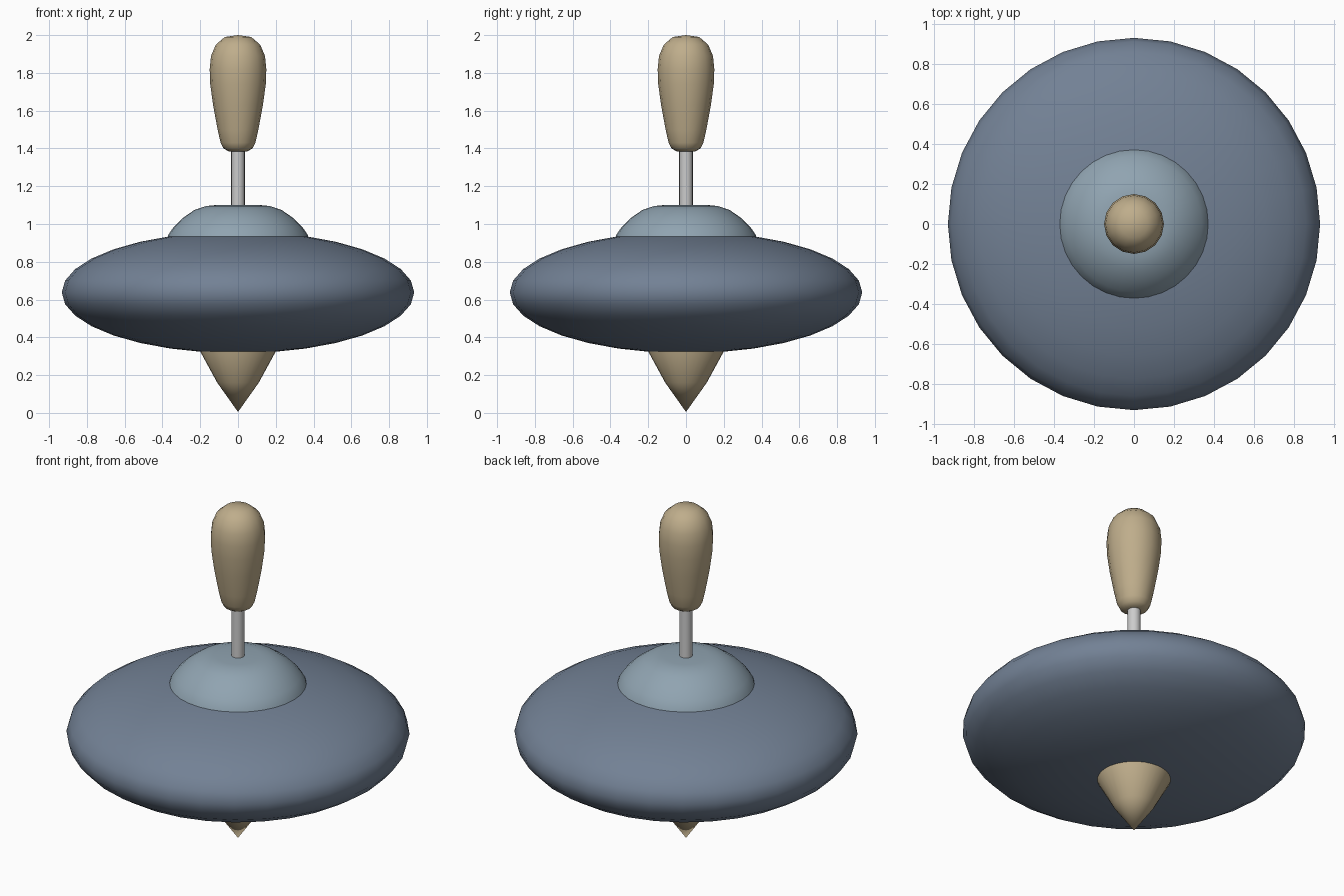
import bpy, bmesh, math

if "Cube" in bpy.data.objects:
    bpy.data.objects.remove(bpy.data.objects["Cube"])


def material(name, rgb):
    m = bpy.data.materials.new(name)
    m.diffuse_color = (*rgb, 1)
    m.use_nodes = True
    m.node_tree.nodes["Principled BSDF"].inputs["Base Color"].default_value = m.diffuse_color
    return m


def lathe(name, profile, sides, mat=None, angle=40):
    """Revolve (radius, z) points, listed bottom to top, around the z axis."""
    bm = bmesh.new()
    rings = []
    for r, z in profile:
        if r == 0:
            rings.append([bm.verts.new((0, 0, z))] * sides)
        else:
            rings.append([bm.verts.new((r * math.cos(2 * math.pi * i / sides),
                                        r * math.sin(2 * math.pi * i / sides), z))
                          for i in range(sides)])
    for a, b in zip(rings, rings[1:]):
        for i in range(sides):
            j = (i + 1) % sides
            bm.faces.new(list(dict.fromkeys((a[i], a[j], b[j], b[i]))))
    bmesh.ops.recalc_face_normals(bm, faces=bm.faces[:])
    mesh = bpy.data.meshes.new(name)
    bm.to_mesh(mesh)
    bm.free()
    ob = bpy.data.objects.new(name, mesh)
    bpy.context.collection.objects.link(ob)
    if mat:
        mesh.materials.append(mat)
    bpy.ops.object.select_all(action='DESELECT')
    bpy.context.view_layer.objects.active = ob
    ob.select_set(True)
    bpy.ops.object.shade_smooth_by_angle(angle=math.radians(angle))
    return ob


blue = material("blue_paint", (0.17, 0.22, 0.30))
pale = material("pale_blue_paint", (0.28, 0.37, 0.44))
wood = material("wood", (0.52, 0.42, 0.26))

# Flattened round body
body = []
for k in range(17):
    t = -math.pi / 2 + math.pi * k / 16
    body.append((0 if k in (0, 16) else 0.933 * math.cos(t), 0.638 + 0.322 * math.sin(t)))
lathe("body", body, 32, blue)

# Domed cap on top of the body
lathe("cap", [(0, 0.91), (0.38, 0.91), (0.368, 0.945), (0.34, 0.985), (0.295, 1.03),
              (0.23, 1.075), (0.17, 1.095), (0.12, 1.1), (0, 1.1)], 32, pale)

# Pointed foot
lathe("foot", [(0, 0.005), (0.11, 0.16), (0.2, 0.325), (0.2, 0.36), (0, 0.36)], 32, wood)

# Metal rod
lathe("rod", [(0, 1.05), (0.036, 1.05), (0.036, 1.42), (0, 1.42)], 16)

# Turned handle
lathe("handle", [(0, 1.383), (0.05, 1.385), (0.077, 1.4), (0.092, 1.43), (0.108, 1.5),
                 (0.132, 1.63), (0.147, 1.74), (0.15, 1.82), (0.143, 1.89),
                 (0.117, 1.95), (0.07, 1.99), (0, 2.0)], 16, wood, 70)
